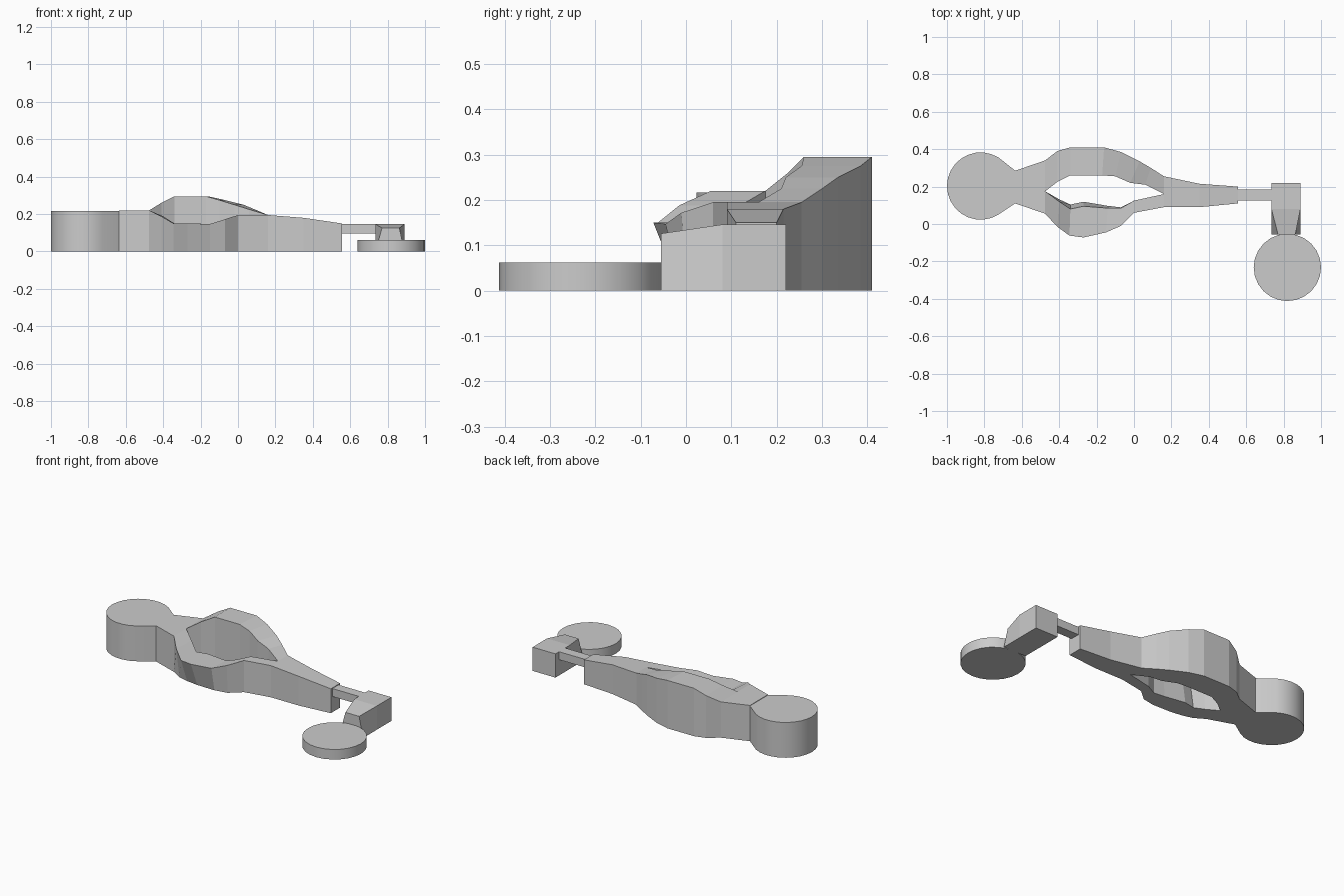
import bpy, bmesh, math

if "Cube" in bpy.data.objects:
    bpy.data.objects.remove(bpy.data.objects["Cube"])

def finish(bm, name):
    bmesh.ops.remove_doubles(bm, verts=bm.verts[:], dist=0.0005)
    bmesh.ops.recalc_face_normals(bm, faces=bm.faces[:])
    me = bpy.data.meshes.new(name)
    bm.to_mesh(me)
    bm.free()
    ob = bpy.data.objects.new(name, me)
    bpy.context.collection.objects.link(ob)
    return ob

def smooth(ob):
    bpy.context.view_layer.objects.active = ob
    ob.select_set(True)
    bpy.ops.object.shade_smooth_by_angle(angle=math.radians(30))
    ob.select_set(False)

def prism(name, outline, z0, z1):
    bm = bmesh.new()
    face = bm.faces.new([bm.verts.new((x, y, z0)) for x, y in outline])
    ext = bmesh.ops.extrude_face_region(bm, geom=[face], use_keep_orig=True)
    for v in ext["geom"]:
        if isinstance(v, bmesh.types.BMVert):
            v.co.z = z1
    return finish(bm, name)

def arc(cx, cy, r, a0, a1, n):
    return [(cx + r * math.cos(math.radians(a0 + (a1 - a0) * i / n)),
             cy + r * math.sin(math.radians(a0 + (a1 - a0) * i / n))) for i in range(n + 1)]

# Round head with a flat where it meets the body
head = arc(-0.82, 0.203, 0.18, 58, 302, 18)
smooth(prism("round_head", head + [(-0.635, 0.11), (-0.635, 0.285)], 0, 0.217))

# Low round disc at the other end
smooth(prism("foot_disc", arc(0.82, -0.232, 0.18, 0, 345, 23), 0, 0.062))

# Split body: stations of (outer x, y, inner x, y, top z, bottom inset)
back = [(-0.635, .285, -0.635, .20, .22, 0), (-0.475, .34, -0.475, .175, .22, 0),
        (-0.41, .39, -0.41, .225, .26, 0), (-0.34, .41, -0.34, .26, .295, 0),
        (-0.16, .41, -0.17, .26, .295, 0), (-0.07, .385, -0.10, .255, .275, 0),
        (0.03, .335, -0.02, .22, .25, 0), (0.09, .30, 0.06, .21, .225, 0),
        (0.16, .255, 0.16, .16, .195, 0), (0.35, .215, 0.35, .155, .18, 0),
        (0.555, .20, 0.555, .155, .15, 0)]
front = [(-0.635, .11, -0.635, .20, .22, 0), (-0.475, .055, -0.475, .175, .22, 0),
         (-0.41, -.015, -0.40, .12, .188, .03), (-0.345, -.062, -0.34, .08, .15, .06),
         (-0.27, -.072, -0.27, .095, .15, .06), (-0.15, -.045, -0.14, .085, .147, .03),
         (-0.07, -.01, -0.07, .085, .172, .01), (0, .06, 0, .125, .195, 0),
         (0.16, .09, 0.16, .16, .195, 0), (0.35, .09, 0.35, .155, .18, 0),
         (0.555, .11, 0.555, .155, .15, 0)]
bm = bmesh.new()
for arm in (back, front):
    rings = []
    for ox, oy, ix, iy, z, inset in arm:
        pts = [(ox, oy, z), (ix, iy, z), (ix, iy + inset * .4, 0), (ox, oy + inset, 0)]
        rings.append([bm.verts.new(p) for p in pts])
    for i, (a, b) in enumerate(zip(rings, rings[1:])):
        for j in range(4):
            # inner walls only along the opening
            if j == 1 and not 1 <= i <= 7:
                continue
            k = (j + 1) % 4
            bm.faces.new((a[j], a[k], b[k], b[j]))
    bm.faces.new(rings[0])
    bm.faces.new(rings[-1])
finish(bm, "split_body")

# Thin link
prism("link_bar", [(0.55, .125), (0.74, .125), (0.74, .185), (0.55, .185)], 0.097, 0.146)

# Side block: square at the back, top narrows towards the disc
bm = bmesh.new()
sections = [(0.22, .735, .89, .146), (0.08, .735, .89, .146), (-0.055, .77, .863, .126)]
rings = [[bm.verts.new(p) for p in ((.735, y, 0), (.89, y, 0), (b, y, z), (a, y, z))]
         for y, a, b, z in sections]
for a, b in zip(rings, rings[1:]):
    for j in range(4):
        k = (j + 1) % 4
        bm.faces.new((a[j], a[k], b[k], b[j]))
bm.faces.new(rings[0])
bm.faces.new(rings[-1])
finish(bm, "side_block")
